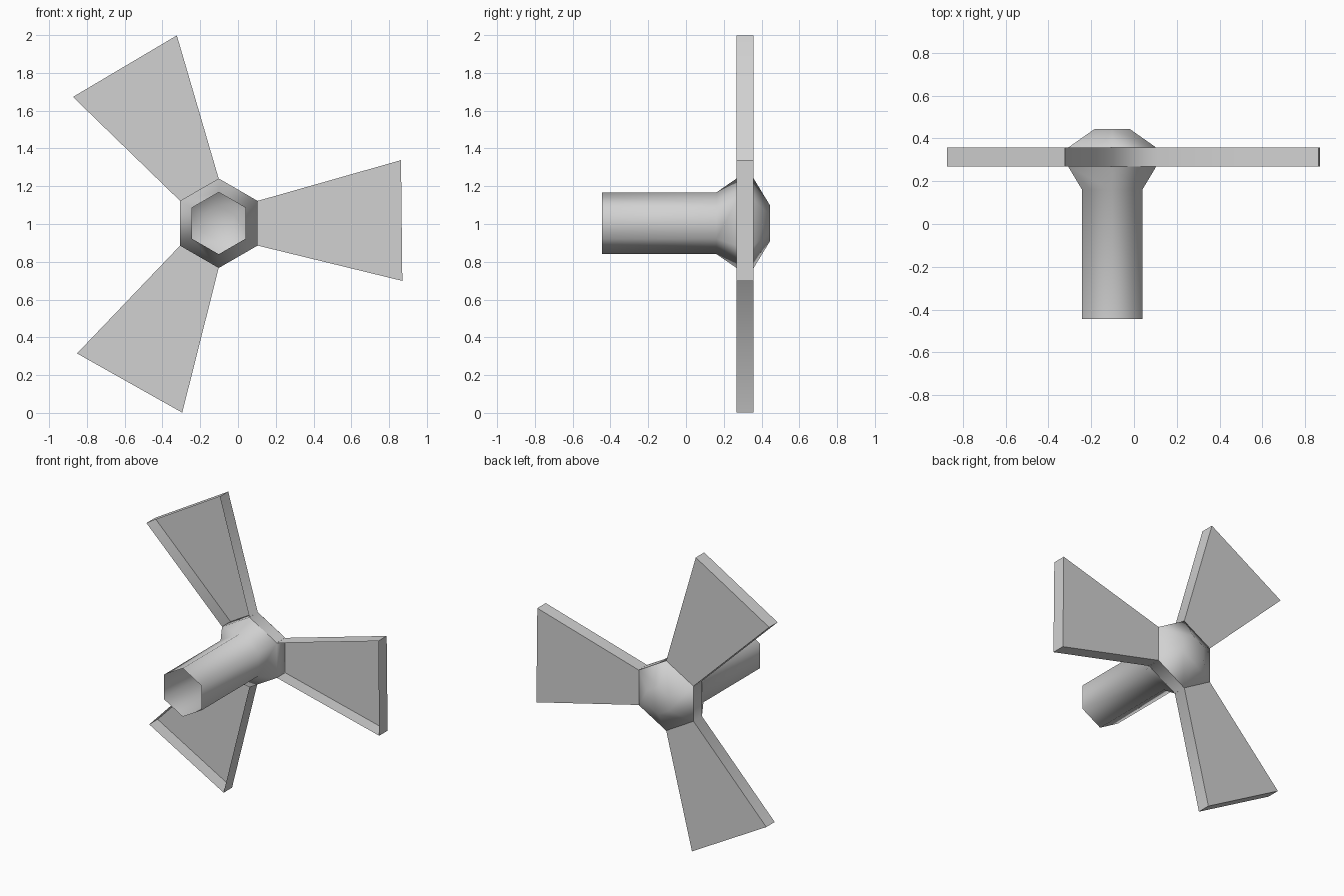
import bpy, bmesh
from math import sin, cos, pi, radians
from mathutils import Vector, Matrix

old = bpy.data.objects.get("Cube")
if old:
    bpy.data.objects.remove(old, do_unlink=True)

CENTRE = Vector((-0.102, 0, 1.004))
FRONT, BACK = 0.268, 0.358          # y of the blade rims
SIDES = 6

GREY = (0.64, 0.64, 0.64, 1)
grey = bpy.data.materials.new("light_grey")
grey.use_nodes = True
grey.diffuse_color = GREY
grey.node_tree.nodes["Principled BSDF"].inputs["Base Color"].default_value = GREY


def finish(bm, name):
    """Smooth shading, with edges sharper than 70 degrees kept crisp."""
    bmesh.ops.recalc_face_normals(bm, faces=bm.faces)
    for face in bm.faces:
        face.smooth = True
    for edge in bm.edges:
        edge.smooth = edge.calc_face_angle(0) < radians(70)
    mesh = bpy.data.meshes.new(name)
    bm.to_mesh(mesh)
    bm.free()
    mesh.materials.append(grey)
    obj = bpy.data.objects.new(name, mesh)
    obj.location = CENTRE
    bpy.context.collection.objects.link(obj)


# Hub: six-sided tube, open at the front, flaring to a collar and a blunt cap
profile = [(-0.445, 0.164), (0.162, 0.164), (FRONT, 0.237), (BACK, 0.237), (0.445, 0.094)]
bm = bmesh.new()
rings = []
for y, radius in profile:
    angles = [pi / 6 + 2 * pi * i / SIDES for i in range(SIDES)]
    rings.append([bm.verts.new((radius * cos(a), y, radius * sin(a))) for a in angles])
for level, (a, b) in enumerate(zip(rings, rings[1:])):
    for i in range(SIDES):
        j = (i + 1) % SIDES
        # collar walls between the blades belong to the blade band
        if level == 2 and i % 2 == 0:
            continue
        bm.faces.new((a[i], a[j], b[j], b[i]))
bm.faces.new(rings[-1])
finish(bm, "hub")

# Blades: one continuous rim around three flaring blades, backed but open in front
outline = [(0.205, -0.118), (0.972, -0.305), (0.965, 0.334), (0.205, 0.118)]
bm = bmesh.new()
front, back = [], []
for n in range(3):
    turn = Matrix.Rotation(-2 * pi * n / 3, 3, "Y")
    for row, y in ((front, FRONT), (back, BACK)):
        row += [bm.verts.new(turn @ Vector((x, y, z))) for x, z in outline]
    bm.faces.new(back[-4:])
for i in range(len(front)):
    j = (i + 1) % len(front)
    bm.faces.new((front[i], front[j], back[j], back[i]))
finish(bm, "blades")
